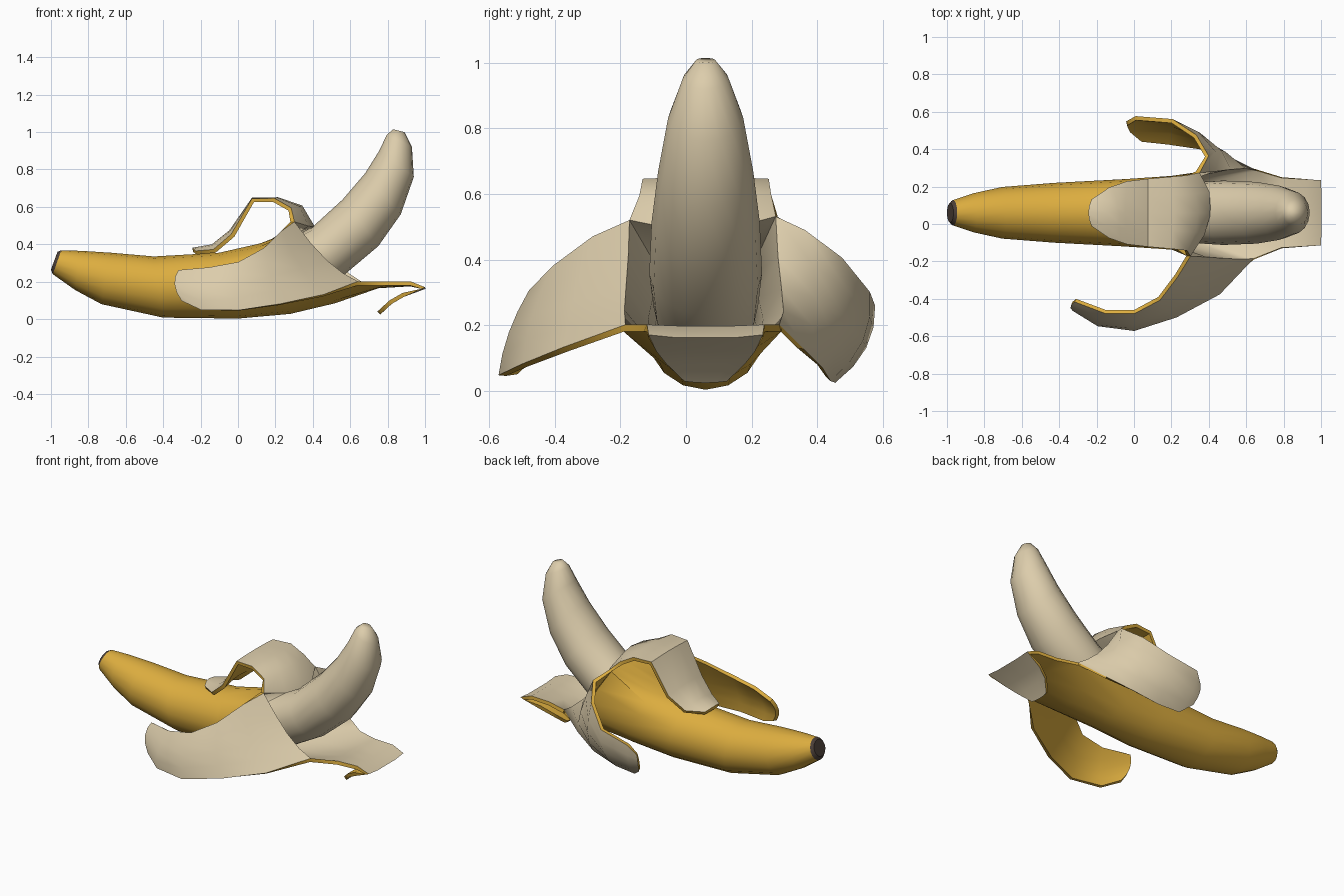
import bpy, bmesh, math
from mathutils import Vector

if "Cube" in bpy.data.objects:
    bpy.data.objects.remove(bpy.data.objects["Cube"])

CY = 0.06          # the fruit's plane of symmetry
N = 16             # sides of every tube


def material(name, rgb):
    m = bpy.data.materials.new(name)
    m.diffuse_color = (*rgb, 1)
    m.use_nodes = True
    m.node_tree.nodes["Principled BSDF"].inputs["Base Color"].default_value = m.diffuse_color
    return m


YELLOW = material("peel yellow", (0.72, 0.42, 0.05))
CREAM = material("flesh cream", (0.72, 0.61, 0.41))
BROWN = material("stem brown", (0.07, 0.05, 0.04))


def ring(tx, tz, bx, bz, hw):
    """Ellipse from its top point, bottom point (x, z) and half width in y."""
    c = Vector(((tx + bx) / 2, CY, (tz + bz) / 2))
    up = Vector((tx, CY, tz)) - c
    return [c + up * math.cos(a) + Vector((0, hw * math.sin(a), 0))
            for a in (2 * math.pi * i / N for i in range(N))]


def arc(a, b, c, n=4):
    """Curve through three points."""
    a, b, c = Vector(a), Vector(b), Vector(c)
    out = []
    for i in range(n + 1):
        t = i / n
        out.append(a * (2 * t - 1) * (t - 1) + b * 4 * t * (1 - t) + c * t * (2 * t - 1))
    return out


def loft(bm, rows, closed):
    vs = [[bm.verts.new(p) for p in r] for r in rows]
    n = len(rows[0])
    for r, s in zip(vs, vs[1:]):
        for i in range(n if closed else n - 1):
            k = (i + 1) % n
            bm.faces.new((r[i], s[i], s[k], r[k]))
    return vs


def finish(name, bm, mats, thickness=0, angle=50):
    bmesh.ops.remove_doubles(bm, verts=bm.verts, dist=0.0005)
    me = bpy.data.meshes.new(name)
    bm.to_mesh(me)
    bm.free()
    ob = bpy.data.objects.new(name, me)
    bpy.context.collection.objects.link(ob)
    for m in mats:
        me.materials.append(m)
    bpy.ops.object.select_all(action='DESELECT')
    ob.select_set(True)
    bpy.context.view_layer.objects.active = ob
    if thickness:
        s = ob.modifiers.new("thickness", 'SOLIDIFY')
        s.thickness, s.offset = thickness, -1
        s.material_offset = 1          # inside of the peel is cream
        bpy.ops.object.modifier_apply(modifier=s.name)
    bpy.ops.object.shade_smooth_by_angle(angle=math.radians(angle))
    return ob


def sym_rows(data, flip):
    """Strip rows from edge (x, z), middle (x, z) and half width."""
    return [arc((ex, CY - flip * hw, ez), (mx, CY, mz), (ex, CY + flip * hw, ez))
            for ex, ez, mx, mz, hw in data]


# Unpeeled body
stem_ring = ring(-0.945, 0.368, -0.99, 0.24, 0.068)
body = [stem_ring] + [ring(*r) for r in (
    (-0.84, 0.365, -0.87, 0.155, 0.105),
    (-0.68, 0.355, -0.73, 0.08, 0.138),
    (-0.45, 0.335, -0.40, 0.008, 0.16),
    (-0.10, 0.355, 0.0, 0.003, 0.18),
    (0.12, 0.405, 0.28, 0.028, 0.197))]
peel = bmesh.new()
loft(peel, body, True)

# Points where neighbouring strips split apart
top_front, top_back = (0.28, -0.17, 0.52), (0.33, 0.28, 0.53)
low_front, low_back = (0.64, -0.19, 0.18), (0.66, 0.29, 0.18)

# Top strip folds back over the body
top = [arc(top_front, (0.39, CY, 0.5), top_back)] + sym_rows((
    (0.27, 0.58, 0.33, 0.59, 0.195),
    (0.19, 0.625, 0.21, 0.63, 0.19),
    (0.085, 0.625, 0.085, 0.63, 0.18),
    (-0.02, 0.44, -0.03, 0.46, 0.165),
    (-0.12, 0.355, -0.13, 0.38, 0.13),
    (-0.22, 0.345, -0.24, 0.36, 0.065)), 1)

# Bottom strip lies forward and curls under
bottom = [arc(low_back, (0.52, CY, 0.085), low_front)] + sym_rows((
    (0.79, 0.18, 0.75, 0.165, 0.19),
    (0.92, 0.18, 0.92, 0.175, 0.18),
    (0.98, 0.162, 0.98, 0.162, 0.175),
    (0.88, 0.14, 0.88, 0.14, 0.15),
    (0.81, 0.10, 0.81, 0.10, 0.12),
    (0.75, 0.045, 0.745, 0.04, 0.065)), -1)

# Side strips: upper edge, middle, lower edge
front = [
    (top_front, (0.46, -0.19, 0.30), low_front),
    ((0.22, -0.27, 0.46), (0.33, -0.33, 0.26), (0.45, -0.36, 0.12)),
    ((0.13, -0.39, 0.37), (0.17, -0.45, 0.22), (0.22, -0.48, 0.075)),
    ((0.0, -0.46, 0.295), (0.0, -0.52, 0.17), (0.0, -0.55, 0.045)),
    ((-0.15, -0.46, 0.265), (-0.18, -0.52, 0.15), (-0.19, -0.515, 0.05)),
    ((-0.31, -0.40, 0.25), (-0.33, -0.43, 0.18), (-0.29, -0.46, 0.10))]
back = [
    (top_back, (0.50, 0.30, 0.30), low_back),
    ((0.38, 0.36, 0.48), (0.45, 0.38, 0.28), (0.50, 0.34, 0.13)),
    ((0.32, 0.46, 0.40), (0.34, 0.47, 0.22), (0.35, 0.40, 0.08)),
    ((0.20, 0.54, 0.30), (0.20, 0.52, 0.16), (0.18, 0.425, 0.045)),
    ((0.01, 0.555, 0.26), (0.02, 0.53, 0.14), (0.04, 0.44, 0.04)),
    ((-0.03, 0.53, 0.20), (-0.035, 0.52, 0.15), (-0.02, 0.49, 0.09))]

# Each strip grows from a quarter of the last body ring
strips = ((14, top), (2, [arc(*r) for r in back]),
          (6, bottom), (10, [arc(*r[::-1]) for r in front]))
for start, rows in strips:
    first = [body[-1][(start + i) % N] for i in range(5)]
    loft(peel, [first] + rows, False)
finish("peel", peel, [YELLOW, CREAM], thickness=0.022)

# Dark stem end
stem = bmesh.new()
rows = loft(stem, [ring(-0.965, 0.36, -1.0, 0.265, 0.052), stem_ring], True)
stem.faces.new(rows[0])
finish("stem_end", stem, [BROWN], angle=40)

# Bare fruit
flesh = bmesh.new()
rows = loft(flesh, [ring(*r) for r in (
    (0.05, 0.34, 0.15, 0.08, 0.14),
    (0.22, 0.40, 0.36, 0.12, 0.16),
    (0.39, 0.485, 0.56, 0.23, 0.172),
    (0.56, 0.64, 0.75, 0.39, 0.165),
    (0.68, 0.78, 0.87, 0.56, 0.145),
    (0.755, 0.90, 0.94, 0.76, 0.115),
    (0.795, 0.985, 0.93, 0.92, 0.07),
    (0.83, 1.015, 0.89, 1.0, 0.03))], True)
flesh.faces.new(rows[0])
flesh.faces.new(rows[-1][::-1])
finish("banana_flesh", flesh, [CREAM], angle=80)
